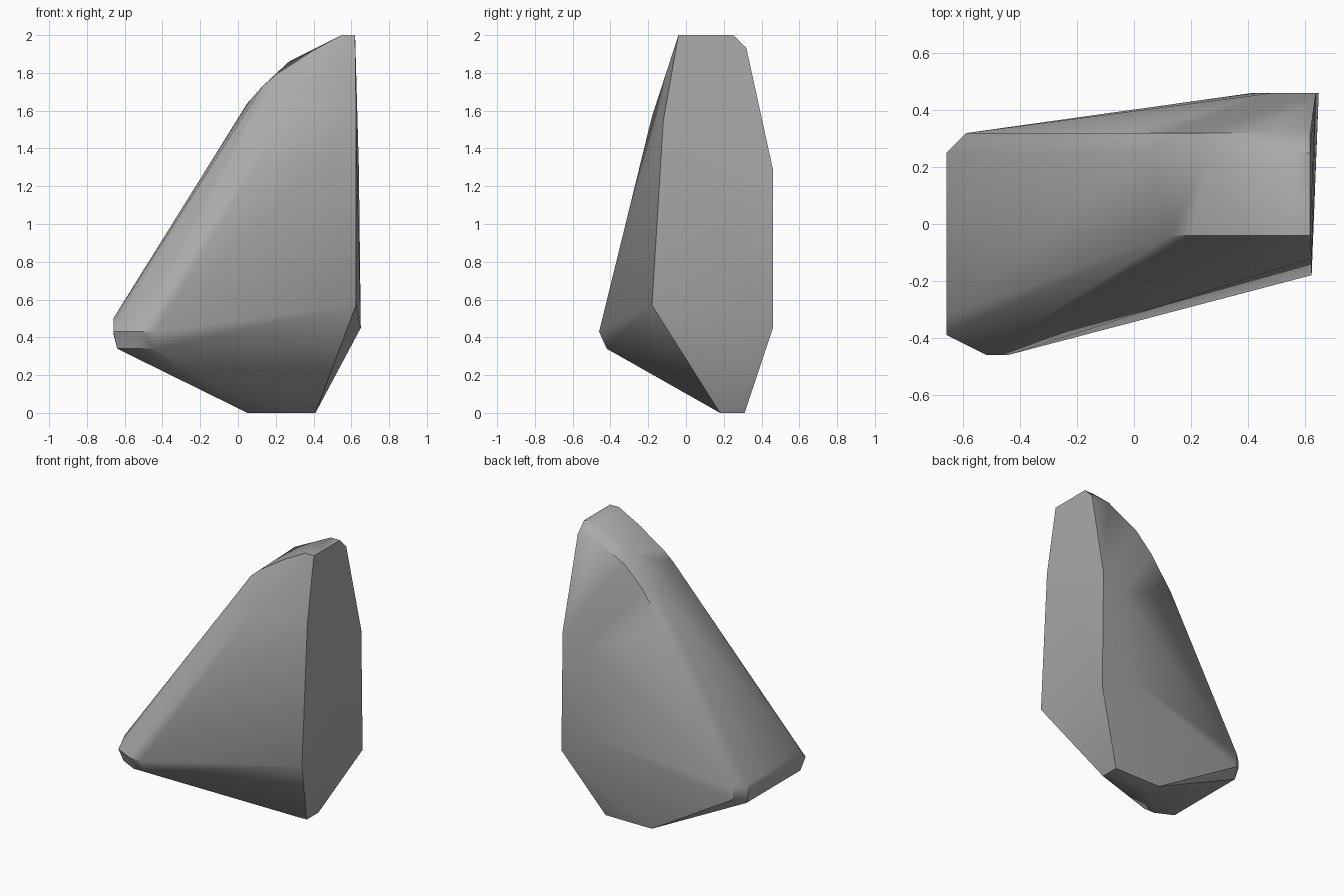
import bpy
import bmesh
import math

default_cube = bpy.data.objects.get("Cube")
if default_cube:
    bpy.data.objects.remove(default_cube, do_unlink=True)


def make_material(name, colour):
    material = bpy.data.materials.new(name)
    material.use_nodes = True
    material.diffuse_color = colour
    shader = material.node_tree.nodes["Principled BSDF"]
    shader.inputs["Base Color"].default_value = colour
    shader.inputs["Roughness"].default_value = 0.9
    return material


def ridge(y, profile):
    """Place an (x, z) profile at one depth."""
    return [(x, y, z) for x, z in profile]


def level(z, outline):
    """Place an (x, y) outline at one height."""
    return [(x, y, z) for x, y in outline]


def wall(x, outline):
    """Place a (y, z) outline at one side position."""
    return [(x, y, z) for y, z in outline]


def hull_object(name, points, material):
    """Wrap the chiselled points in one convex solid."""
    bm = bmesh.new()
    for point in points:
        bm.verts.new(point)
    hull = bmesh.ops.convex_hull(bm, input=bm.verts[:])
    unused = {g for g in hull["geom_interior"] + hull["geom_unused"]
              if isinstance(g, bmesh.types.BMVert)}
    bmesh.ops.delete(bm, geom=list(unused), context="VERTS")
    bmesh.ops.recalc_face_normals(bm, faces=bm.faces[:])
    mesh = bpy.data.meshes.new(name)
    bm.to_mesh(mesh)
    bm.free()
    mesh.materials.append(material)
    rock = bpy.data.objects.new(name, mesh)
    bpy.context.collection.objects.link(rock)
    return rock


# Small flat underside
points = level(0, [(0.05, 0.18), (0.41, 0.18), (0.41, 0.31), (0.05, 0.31)])

# Blunt toe: an upper rim and a narrower lower rim
points += level(0.43, [(-0.66, -0.39), (-0.52, -0.46), (-0.44, -0.46)])
points += level(0.34, [(-0.64, -0.36), (-0.52, -0.42), (-0.44, -0.42), (-0.64, 0.24)])
points += wall(-0.66, [(-0.32, 0.5), (0.25, 0.48), (0.25, 0.42)])

# Front and back edges of the sloping crest
points += ridge(-0.04, [(0.62, 2), (0.55, 2), (0.4, 1.92), (0.2, 1.79), (0.13, 1.73)])
points += ridge(0.25, [(0.62, 2), (0.55, 2), (0.27, 1.86), (0.05, 1.64)])
points += ridge(0.32, [(0.62, 1.93), (0.48, 1.93), (0.25, 1.81), (0.12, 1.68),
                       (-0.04, 1.46), (-0.59, 0.47), (-0.59, 0.38)])

# Steep side wall, and the bulges of the front and back faces
points += wall(0.625, [(-0.18, 0.57), (-0.12, 1.55)])
points += ridge(-0.18, [(0.25, 1.57)])
points += ridge(0.46, [(0.64, 1.29), (0.65, 0.45), (0.48, 1.2), (0.41, 0.6)])

stone = make_material("grey stone", (0.4, 0.4, 0.4, 1))
rock = hull_object("rock", points, stone)

# Soft facets with crisp main edges
bpy.ops.object.select_all(action="DESELECT")
rock.select_set(True)
bpy.context.view_layer.objects.active = rock
bpy.ops.object.shade_smooth_by_angle(angle=math.radians(35))
